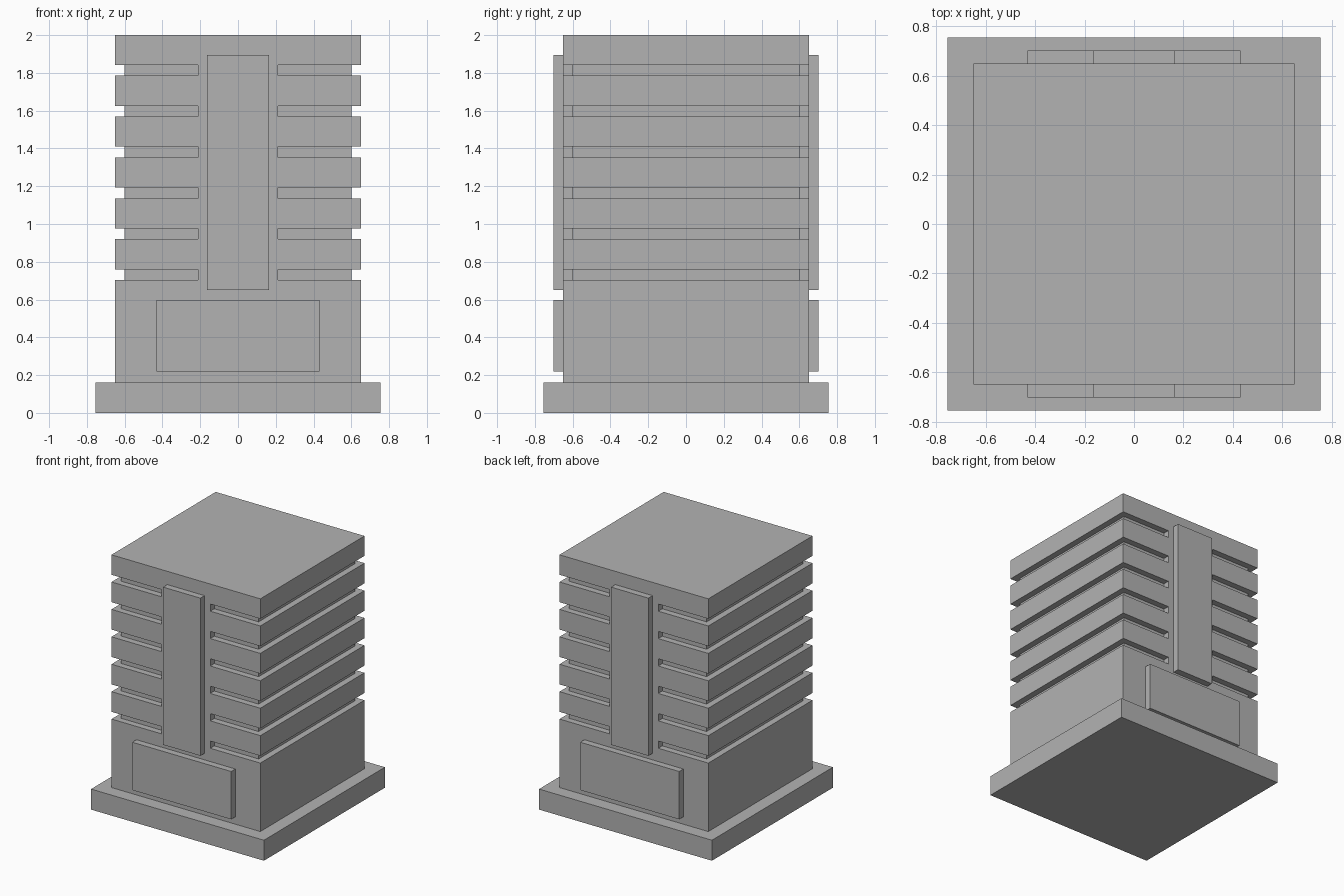
import bpy
import bmesh
from mathutils import Matrix, Vector

default_cube = bpy.data.objects.get("Cube")
if default_cube:
    bpy.data.objects.remove(default_cube, do_unlink=True)

GREY = (0.45, 0.45, 0.45, 1.0)
concrete = bpy.data.materials.new("concrete_grey")
concrete.use_nodes = True
concrete.diffuse_color = GREY
concrete.node_tree.nodes["Principled BSDF"].inputs["Base Color"].default_value = GREY

BODY = 0.65      # half width of the tower
INSET = 0.60     # half width inside the window grooves
PIER = 0.213     # half width of the uncut strip on front and back
OUTSIDE = 0.8    # groove cutter reaches past the walls


def add_object(name, bm):
    bmesh.ops.recalc_face_normals(bm, faces=bm.faces)
    mesh = bpy.data.meshes.new(name)
    bm.to_mesh(mesh)
    bm.free()
    mesh.materials.append(concrete)
    obj = bpy.data.objects.new(name, mesh)
    bpy.context.collection.objects.link(obj)
    return obj


def box(name, half_x, y0, y1, z0, z1):
    bm = bmesh.new()
    size = Matrix.Diagonal((2 * half_x, y1 - y0, z1 - z0, 1))
    centre = Matrix.Translation((0, (y0 + y1) / 2, (z0 + z1) / 2))
    bmesh.ops.create_cube(bm, size=1, matrix=centre @ size)
    return add_object(name, bm)


# Base slab and tower
box("base_slab", 0.755, -0.755, 0.755, 0, 0.162)
tower = box("tower", BODY, -BODY, BODY, 0.16, 2)

# Window grooves: a U-shaped band wrapping each side, repeated up the tower
outline = [(PIER, -OUTSIDE), (OUTSIDE, -OUTSIDE), (OUTSIDE, OUTSIDE), (PIER, OUTSIDE),
           (PIER, INSET), (INSET, INSET), (INSET, -INSET), (PIER, -INSET)]
bm = bmesh.new()
for floor in range(6):
    z = 0.703 + 0.2165 * floor
    for side in (-1, 1):
        face = bm.faces.new([bm.verts.new((side * x, y, z)) for x, y in outline])
        result = bmesh.ops.extrude_face_region(bm, geom=[face])
        top = [v for v in result["geom"] if isinstance(v, bmesh.types.BMVert)]
        bmesh.ops.translate(bm, verts=top, vec=Vector((0, 0, 0.057)))
cutter = add_object("groove_cutter", bm)
cutter.hide_render = True

grooves = tower.modifiers.new("window_grooves", "BOOLEAN")
grooves.operation = "DIFFERENCE"
grooves.solver = "EXACT"
grooves.object = cutter

# Apply the cut and remove the helper
bpy.context.view_layer.objects.active = tower
bpy.ops.object.modifier_apply(modifier=grooves.name)
bpy.data.objects.remove(cutter, do_unlink=True)

# Raised panels on front and back
for name, side in (("front", -1), ("back", 1)):
    y0, y1 = sorted((side * (BODY - 0.02), side * 0.702))
    box(name + "_tall_panel", 0.163, y0, y1, 0.65, 1.895)
    box(name + "_entrance_panel", 0.432, y0, y1, 0.22, 0.598)
